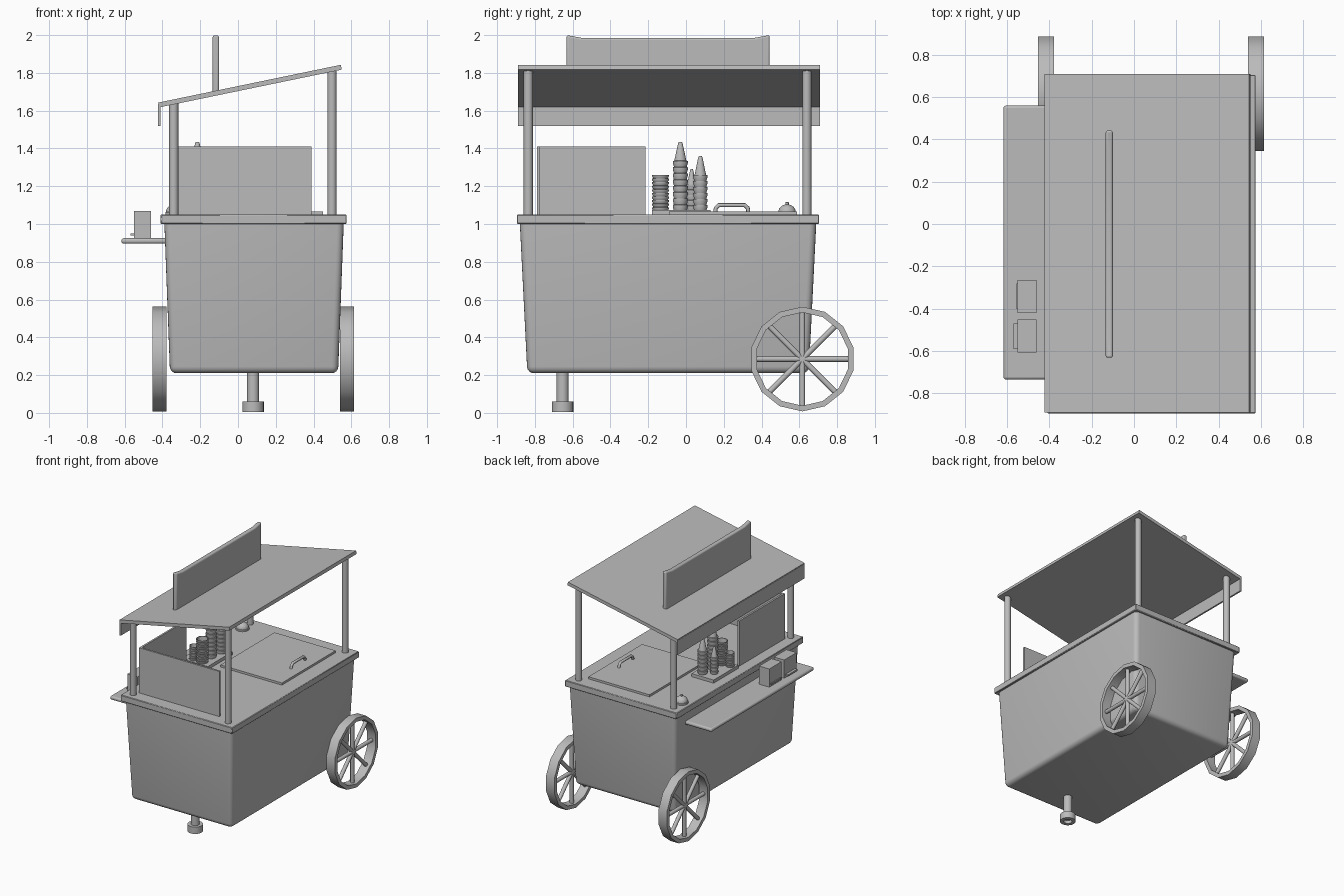
import bpy, bmesh
from math import sin, cos, pi, atan2, radians
from mathutils import Vector, Matrix

if "Cube" in bpy.data.objects:
    bpy.data.objects.remove(bpy.data.objects["Cube"], do_unlink=True)

grey = bpy.data.materials.new("plain_grey")
grey.use_nodes = True
GREY = (0.5, 0.5, 0.5, 1)
grey.diffuse_color = GREY
grey.node_tree.nodes["Principled BSDF"].inputs["Base Color"].default_value = GREY
parts = []


def finish(name, bm, bevel=0, segments=3):
    """Turn a bmesh into a named object with an optional rounded edge."""
    bmesh.ops.recalc_face_normals(bm, faces=bm.faces)
    mesh = bpy.data.meshes.new(name)
    bm.to_mesh(mesh)
    bm.free()
    mesh.materials.append(grey)
    ob = bpy.data.objects.new(name, mesh)
    bpy.context.collection.objects.link(ob)
    if bevel:
        mod = ob.modifiers.new("round", "BEVEL")
        mod.width, mod.segments = bevel, segments
    parts.append(ob)
    return ob


def box(name, x, y, z, bevel=0, segments=3):
    """Box from (min, max) ranges."""
    bm = bmesh.new()
    bmesh.ops.create_cube(bm, size=1)
    for v in bm.verts:
        v.co = [(a + b) / 2 + c * (b - a) for (a, b), c in zip((x, y, z), v.co)]
    return finish(name, bm, bevel, segments)


def rod(name, a, b, radius, sides=16):
    """Cylinder between two points."""
    a, b = Vector(a), Vector(b)
    turn = (b - a).to_track_quat("Z", "Y").to_matrix().to_4x4()
    bm = bmesh.new()
    bmesh.ops.create_cone(bm, cap_ends=True, segments=sides, radius1=radius,
                          radius2=radius, depth=(b - a).length,
                          matrix=Matrix.Translation((a + b) / 2) @ turn)
    return finish(name, bm)


def lathe(name, profile, place, sides=20, closed=False):
    """Spin (radius, height) points about local z, then place the result."""
    bm = bmesh.new()
    rings = [[bm.verts.new((r * cos(2 * pi * i / sides), r * sin(2 * pi * i / sides), h))
              for i in range(sides)] for r, h in profile]
    pairs = list(zip(rings, rings[1:]))
    if closed:
        pairs.append((rings[-1], rings[0]))
    else:
        bm.faces.new(rings[0])
        bm.faces.new(rings[-1])
    for lo, hi in pairs:
        for i in range(sides):
            j = (i + 1) % sides
            bm.faces.new((lo[i], lo[j], hi[j], hi[i]))
    bm.transform(place)
    return finish(name, bm)


def prism(name, outline, x, bevel=0):
    """Extrude a (y, z) outline over an x range."""
    bm = bmesh.new()
    face = bm.faces.new([bm.verts.new((x[0], y, z)) for y, z in outline])
    new = bmesh.ops.extrude_face_region(bm, geom=[face])["geom"]
    bmesh.ops.translate(bm, vec=(x[1] - x[0], 0, 0),
                        verts=[v for v in new if isinstance(v, bmesh.types.BMVert)])
    return finish(name, bm, bevel)


# Tapered cart body with rounded lower and upright edges
bm = bmesh.new()
bmesh.ops.create_cube(bm, size=1)
for v in bm.verts:
    top = v.co.z > 0
    v.co = (0.085 + v.co.x * (0.95 if top else 0.89),
            -0.095 + v.co.y * (1.57 if top else 1.49), 1.01 if top else 0.21)
edges = [e for e in bm.edges if min(v.co.z for v in e.verts) < 0.5]
bmesh.ops.bevel(bm, geom=edges, offset=0.035, segments=4, profile=0.5, affect="EDGES")
finish("cart_body", bm)
box("countertop", (-0.41, 0.575), (-0.895, 0.705), (1.0, 1.05), 0.004, 1)

# Sloping roof on four posts, with a hanging front edge
LOW, HIGH = Vector((-0.42, 0, 1.63)), Vector((0.547, 0, 1.83))
slope = atan2(HIGH.z - LOW.z, HIGH.x - LOW.x)
length = (HIGH - LOW).length / 2
roof = box("roof", (-length, length), (-0.89, 0.71), (-0.013, 0.013))
roof.location = (LOW + HIGH) / 2
roof.rotation_euler.y = -slope
box("roof_valance", (-0.423, -0.41), (-0.89, 0.71), (1.52, 1.635))
for x in (-0.34, 0.498):
    roof_z = LOW.z + (x - LOW.x) * (HIGH.z - LOW.z) / (HIGH.x - LOW.x)
    for y in (-0.835, 0.64):
        rod("roof_post", (x, y, 1.04), (x, y, roof_z), 0.024)

# Blank sign board with raised ends
prism("sign_board", [(-0.632, 1.69), (-0.632, 2.0), (-0.55, 1.985),
                     (0.36, 1.985), (0.442, 2.0), (0.442, 1.69)], (-0.134, -0.1), 0.01)

# Two guard panels round the serving corner
box("guard_panel_end", (-0.32, 0.388), (-0.79, -0.775), (1.05, 1.41))
box("guard_panel_side", (-0.32, -0.305), (-0.79, -0.215), (1.05, 1.41))

# Side shelf with two napkin boxes
box("side_shelf", (-0.617, -0.37), (-0.735, 0.56), (0.896, 0.925), 0.012)
for y, lip in ((-0.53, 0.02), (-0.342, 0.006)):
    box("napkin_box", (-0.55, -0.46), (y - 0.078, y + 0.078), (0.92, 1.07))
    box("napkin_box_lip", (-0.55 - lip, -0.545), (y - 0.06, y + 0.06), (0.938, 0.95))

# Lid with an arched handle
box("counter_lid", (-0.09, 0.45), (-0.09, 0.588), (1.045, 1.067))
curve = bpy.data.curves.new("lid_handle", "CURVE")
curve.dimensions = "3D"
curve.bevel_depth, curve.bevel_resolution, curve.use_fill_caps = 0.011, 2, True
path = [(0.155, 1.06), (0.158, 1.085), (0.175, 1.1), (0.31, 1.1), (0.327, 1.085), (0.33, 1.06)]
line = curve.splines.new("POLY")
line.points.add(len(path) - 1)
for p, (y, z) in zip(line.points, path):
    p.co = (0.36, y, z, 1)
curve.materials.append(grey)
handle = bpy.data.objects.new("lid_handle", curve)
bpy.context.collection.objects.link(handle)

# Call bell
dome = [(0.05, 0), (0.05, 0.012)]
dome += [(0.046 * cos(a * pi / 12), 0.014 + 0.04 * sin(a * pi / 12)) for a in range(6)]
dome += [(0.009, 0.054), (0.009, 0.064), (0.004, 0.067)]
lathe("call_bell", dome, Matrix.Translation((-0.335, 0.535, 1.05)))

# Tray of stacked cones and cups
box("cone_tray", (-0.335, -0.14), (-0.18, 0.13), (1.045, 1.075))


def stack(name, x, y, top, radius, tip, count):
    """Pile of nested rims, closed by a taper when tip is given."""
    base = 1.07
    step = (top - tip - base) / count
    profile = []
    for i in range(count):
        z = base + i * step
        profile += [(radius * 0.84, z), (radius, z + step * 0.6), (radius, z + step * 0.95)]
    if tip:
        profile += [(radius * 0.8, top - tip), (radius * 0.3, top - 0.008), (radius * 0.2, top)]
    else:
        profile += [(radius, top), (radius * 0.88, top), (radius * 0.8, top - 0.05)]
    lathe(name, profile, Matrix.Translation((x, y, 0)))


stack("cone_stack_tall", -0.215, -0.03, 1.435, 0.04, 0.1, 8)
stack("cone_stack_medium", -0.2, 0.076, 1.36, 0.038, 0.1, 6)
stack("cone_stack_small", -0.27, 0.03, 1.29, 0.03, 0.08, 5)
stack("cup_stack_tall", -0.22, -0.135, 1.26, 0.045, 0, 10)
stack("cup_stack_short", -0.295, -0.135, 1.185, 0.033, 0, 6)

# Pair of spoked wheels
for x in (-0.416, 0.577):
    centre = Vector((x, 0.616, 0.285))
    place = Matrix.Translation(centre) @ Matrix.Rotation(radians(90), 4, "Y")
    place = place @ Matrix.Rotation(pi / 2, 4, "Z") @ Matrix.Rotation(pi / 2, 4, "Z")
    w = 0.037
    lathe("wheel_rim", [(0.247, -w), (0.277, -w), (0.277, w), (0.247, w)], place, 14, True)
    for k in range(4):
        arm = Vector((0, cos(k * pi / 4), sin(k * pi / 4))) * 0.252
        rod("wheel_spoke", centre - arm, centre + arm, 0.015, 12)

# Support leg with a hollow foot
leg = Matrix.Translation((0.08, -0.653, 0))
lathe("support_leg", [(0.032, 0.05), (0.032, 0.23)], leg)
lathe("support_foot", [(0.03, 0.03), (0.03, 0.006), (0.057, 0.006), (0.057, 0.06),
                       (0.02, 0.06)], leg)

# Smooth shading with sharp corners kept
bpy.ops.object.select_all(action="DESELECT")
for ob in parts:
    ob.select_set(True)
bpy.context.view_layer.objects.active = parts[0]
bpy.ops.object.shade_smooth_by_angle(angle=radians(32))
